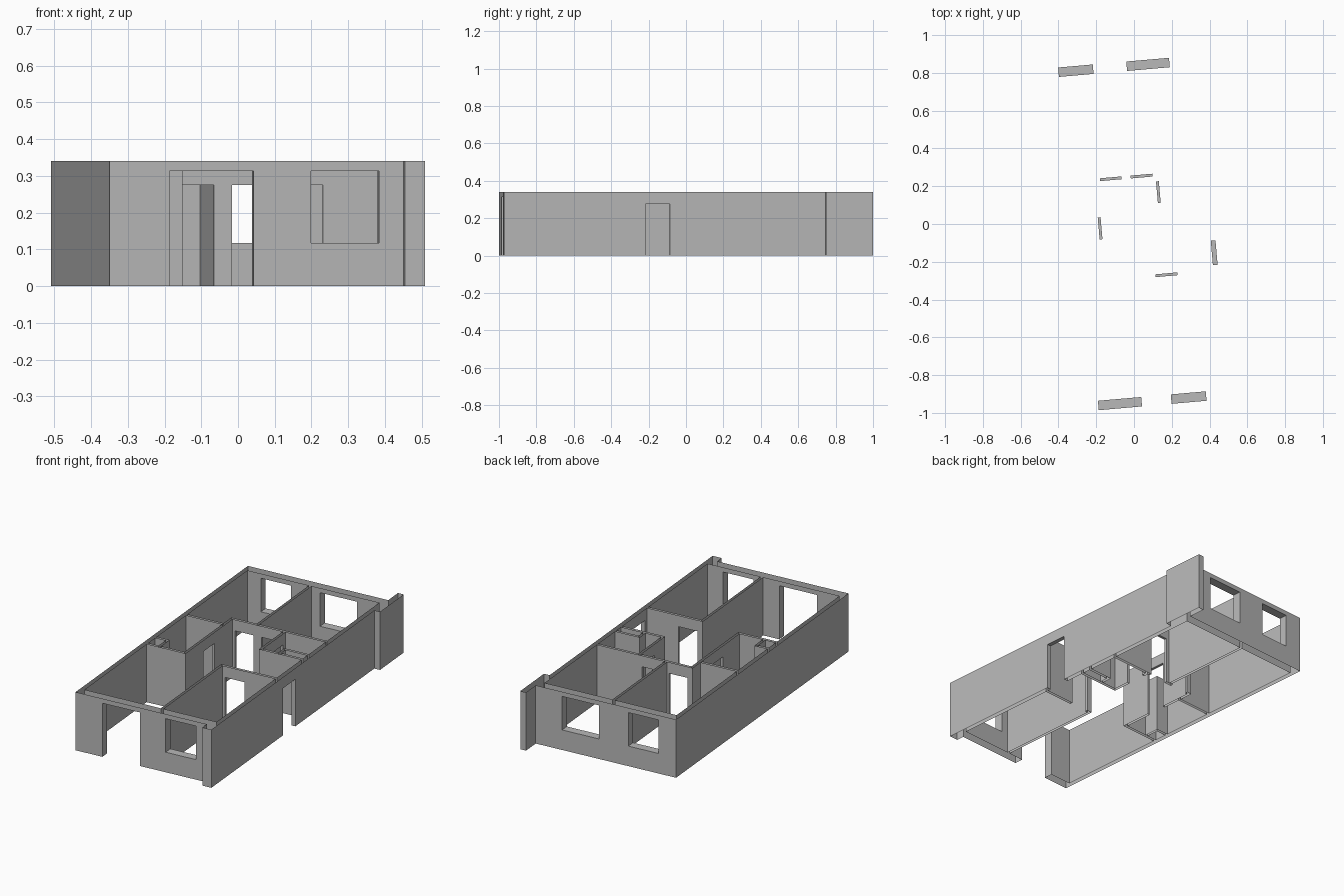
import bpy
import bmesh
from math import radians
from mathutils import Matrix, Vector

cube = bpy.data.objects.get("Cube")
if cube:
    bpy.data.objects.remove(cube, do_unlink=True)

HEIGHT, WIDTH, LENGTH = 0.34, 0.858, 1.826
OUTER, SIDE, THIN = 0.05, 0.025, 0.015
DOOR_TOP, SILL, HEAD = 0.275, 0.117, 0.313

# Plan is turned a little; its corner sits at the front right of the building
PLACE = Matrix.Translation((-0.35, -1.0, 0)) @ Matrix.Rotation(radians(5), 4, "Z")

grey = bpy.data.materials.new("plaster_grey")
grey.use_nodes = True
grey.diffuse_color = (0.48, 0.48, 0.48, 1)
grey.node_tree.nodes["Principled BSDF"].inputs["Base Color"].default_value = (0.48, 0.48, 0.48, 1)


def across(q, p0, p1, t=THIN):
    """Wall running across the plan, centred on depth q."""
    return (p0, p1, q - t / 2, q + t / 2)


def along(p, q0, q1, t=THIN):
    """Wall running front to back, centred on p."""
    return (p - t / 2, p + t / 2, q0, q1)


IN_L, IN_R = SIDE, WIDTH - SIDE
IN_F, IN_B = OUTER, LENGTH - OUTER
H = THIN / 2

# Wall footprints as (p0, p1, q0, q1)
PARTS = {
    "outer_walls": [
        (0, WIDTH, 0, OUTER), (0, WIDTH, IN_B, LENGTH),
        (0, SIDE, 0, LENGTH), (IN_R, WIDTH, 0, LENGTH)],
    "front_pier": [(0.803, WIDTH, -0.048, 0)],
    "back_fin": [(WIDTH, 0.893, 1.678, 1.929)],
    "room_partitions": [
        along(0.50, IN_F, 0.683 + H),            # between front rooms
        across(0.683, 0.50 - H, IN_R),           # behind front bedroom
        across(0.718, IN_L, 0.255 + H),          # front of first bathroom
        along(0.255, 0.718 - H, 1.215 + H),      # hall side of first bathroom
        across(1.133, IN_L, 0.255),              # back of first bathroom
        across(1.215, 0.255 - H, IN_R),          # front of back bedrooms
        along(0.410, 1.215, IN_B),               # between back bedrooms
        along(0.579, 0.96 - H, 1.215),           # hall side of second bathroom
        across(0.96, 0.579, IN_R)],              # front of second bathroom
    "service_shafts": [
        across(0.808, IN_L, 0.097 + H), along(0.097, 0.718, 0.808),
        across(1.022, 0.690 - H, IN_R), along(0.690, 0.96, 1.022)],
}


# Openings as (p0, p1, q0, q1, z0, z1)
OPENINGS = [
    (0.164, 0.394, 0, OUTER, 0, HEAD),           # wide front doorway
    (0.551, 0.737, 0, OUTER, SILL, HEAD),        # front window
    (0.108, 0.292, IN_B, LENGTH, SILL, HEAD),    # back windows
    (0.470, 0.697, IN_B, LENGTH, SILL, HEAD),
    (IN_R, WIDTH, 0.712, 0.842, 0, DOOR_TOP),    # side entrance
]
OPENINGS += [across(q, a, b) + (0, DOOR_TOP) for q, a, b in
             [(1.215, 0.277, 0.391), (1.215, 0.440, 0.556), (0.683, 0.525, 0.642)]]
OPENINGS += [along(p, a, b) + (0, DOOR_TOP) for p, a, b in
             [(0.255, 0.900, 1.017), (0.579, 1.065, 1.180)]]


def cuts(values):
    return sorted({round(v, 4) for v in values})


rects = [r for group in PARTS.values() for r in group] + OPENINGS
GRID = [cuts(v for r in rects for v in r[0:2]),
        cuts(v for r in rects for v in r[2:4]),
        [0, SILL, DOOR_TOP, HEAD, HEIGHT]]


def inside(point, box):
    return all(box[2 * i] < point[i] < box[2 * i + 1] for i in range(len(box) // 2))


# Sort every grid cell into the part that fills it
owner = {}
for i in range(len(GRID[0]) - 1):
    for j in range(len(GRID[1]) - 1):
        for k in range(len(GRID[2]) - 1):
            mid = [(g[n] + g[n + 1]) / 2 for g, n in zip(GRID, (i, j, k))]
            if any(inside(mid, o) for o in OPENINGS):
                continue
            for name, group in PARTS.items():
                if any(inside(mid, r) for r in group):
                    owner[i, j, k] = name
                    break


def add_side(bm, cell, axis, step):
    """Add the face of a cell that looks along one axis."""
    b, c = (axis + 1) % 3, (axis + 2) % 3
    corners = []
    for db, dc in ((0, 0), (1, 0), (1, 1), (0, 1)):
        n = list(cell)
        n[axis] += step
        n[b] += db
        n[c] += dc
        corners.append(bm.verts.new(Vector([GRID[a][n[a]] for a in range(3)])))
    bm.faces.new(corners if step else corners[::-1])


# Each part is a skin of its free sides, left open along the top and the foot
for name in PARTS:
    bm = bmesh.new()
    for cell in [c for c, part in owner.items() if part == name]:
        for axis in range(3):
            for step in (0, 1):
                nb = list(cell)
                nb[axis] += 1 if step else -1
                open_edge = axis == 2 and not 0 <= nb[2] < len(GRID[2]) - 1
                if tuple(nb) not in owner and not open_edge:
                    add_side(bm, cell, axis, step)
    bmesh.ops.remove_doubles(bm, verts=bm.verts, dist=0.0001)
    bmesh.ops.dissolve_limit(bm, angle_limit=radians(1), verts=bm.verts, edges=bm.edges)
    bm.transform(PLACE)
    mesh = bpy.data.meshes.new(name)
    bm.to_mesh(mesh)
    bm.free()
    mesh.materials.append(grey)
    bpy.context.scene.collection.objects.link(bpy.data.objects.new(name, mesh))
